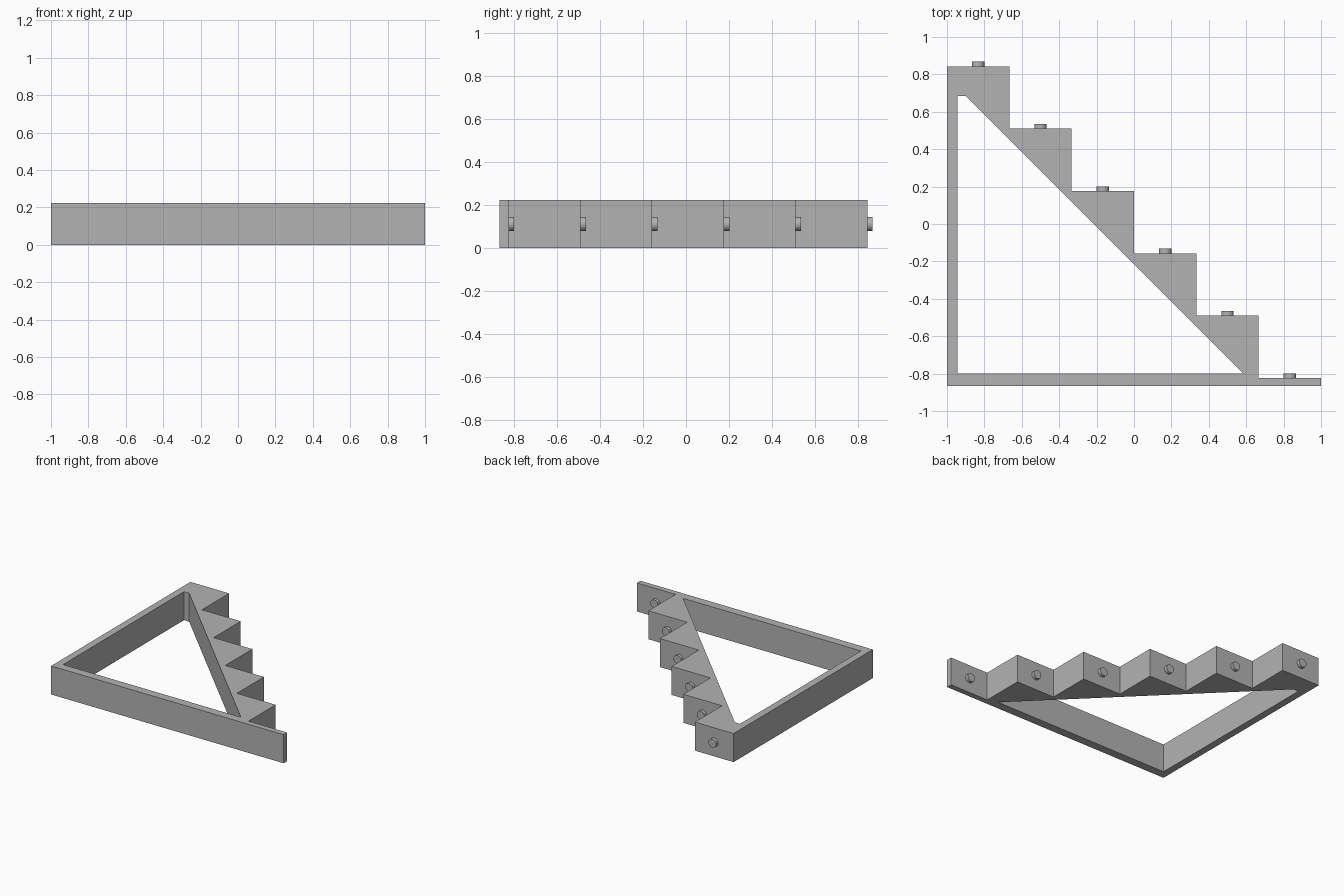
import bpy, bmesh, math
from mathutils import Vector

cube = bpy.data.objects.get("Cube")
if cube:
    bpy.data.objects.remove(cube, do_unlink=True)

HEIGHT = 0.222
STEPS = 6
TREAD = 2 / STEPS
TOP_Y, BASE_Y = 0.843, -0.867
PEG_R, PEG_LEN = 0.033, 0.025

grey = bpy.data.materials.new("mid grey")
grey.use_nodes = True
colour = (0.45, 0.45, 0.45, 1)
grey.diffuse_color = colour
grey.node_tree.nodes["Principled BSDF"].inputs["Base Color"].default_value = colour


def finish(name, bm):
    bmesh.ops.recalc_face_normals(bm, faces=bm.faces)
    mesh = bpy.data.meshes.new(name)
    bm.to_mesh(mesh)
    bm.free()
    mesh.materials.append(grey)
    obj = bpy.data.objects.new(name, mesh)
    bpy.context.collection.objects.link(obj)
    return obj


def add_loop(bm, points):
    verts = [bm.verts.new((x, y, 0)) for x, y in points]
    return [bm.edges.new((a, b)) for a, b in zip(verts, verts[1:] + verts[:1])]


# Stepped triangular frame: outer staircase outline with a cut-out, extruded up
outer = [(-1, BASE_Y)]
for i in range(STEPS):
    x, y = -1 + i * TREAD, TOP_Y - i * TREAD
    outer += [(x, y), (x + TREAD, y)]
outer.append((1, BASE_Y))
opening = [(-0.944, -0.80), (-0.944, 0.685), (-0.90, 0.685), (0.585, -0.80)]

bm = bmesh.new()
edges = add_loop(bm, outer) + add_loop(bm, opening)
bmesh.ops.triangle_fill(bm, edges=edges, use_beauty=True)
result = bmesh.ops.extrude_face_region(bm, geom=bm.faces[:], use_keep_orig=True)
top = [v for v in result["geom"] if isinstance(v, bmesh.types.BMVert)]
bmesh.ops.translate(bm, verts=top, vec=Vector((0, 0, HEIGHT)))
finish("stepped_frame", bm)

# Round peg in the middle of every step
for i in range(STEPS):
    bm = bmesh.new()
    bmesh.ops.create_cone(bm, cap_ends=True, segments=32, radius1=PEG_R,
                          radius2=PEG_R, depth=PEG_LEN)
    peg = finish(f"step_peg_{i + 1}", bm)
    peg.rotation_euler.x = math.pi / 2
    peg.location = (-1 + (i + 0.5) * TREAD, TOP_Y - i * TREAD + PEG_LEN / 2, HEIGHT / 2)
    bpy.ops.object.select_all(action="DESELECT")
    peg.select_set(True)
    bpy.context.view_layer.objects.active = peg
    bpy.ops.object.shade_smooth_by_angle(angle=math.radians(30))
